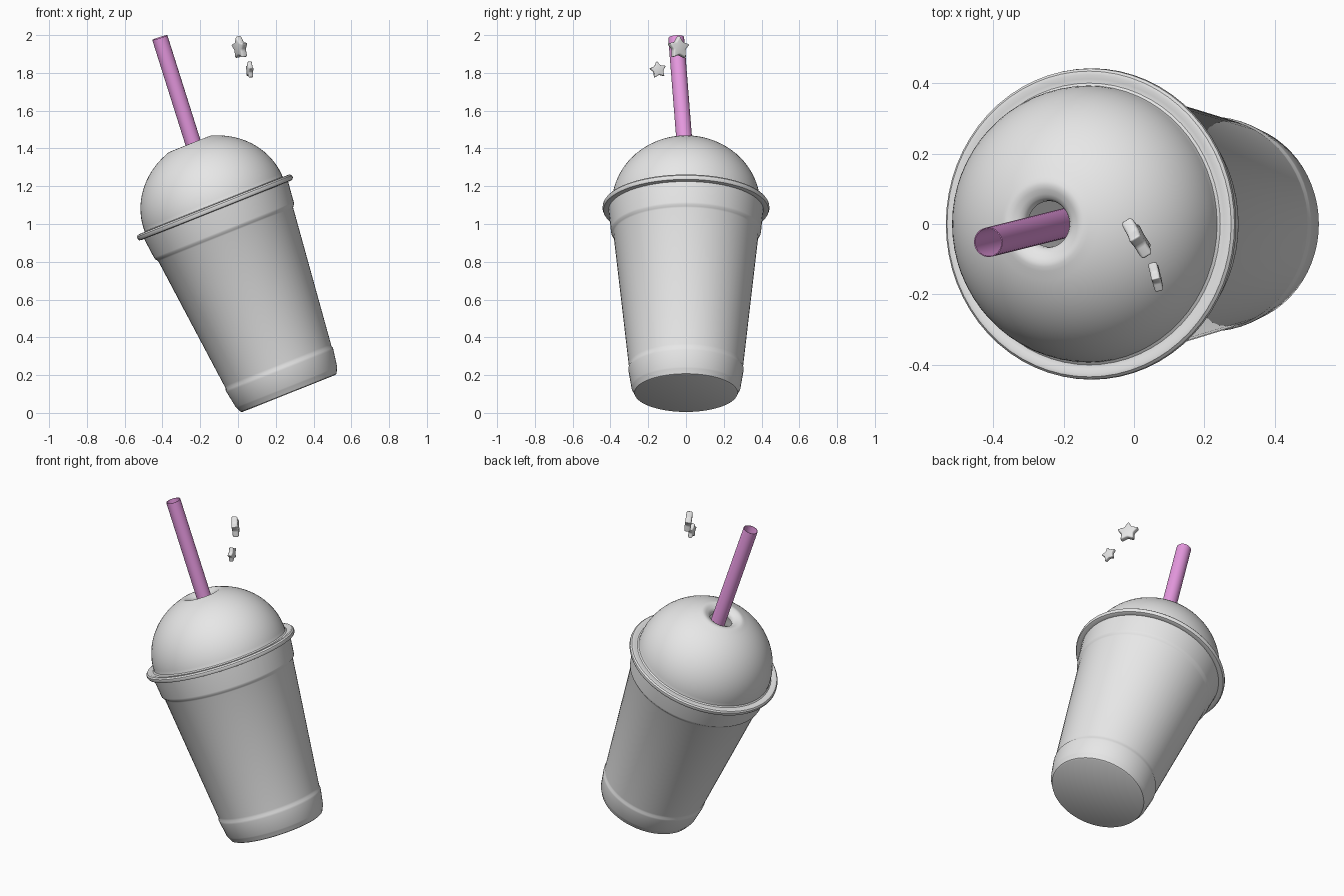
import bpy, bmesh, math
from mathutils import Vector, Matrix

if "Cube" in bpy.data.objects:
    bpy.data.objects.remove(bpy.data.objects["Cube"])


def material(name, col):
    m = bpy.data.materials.new(name)
    m.diffuse_color = (*col, 1)
    m.use_nodes = True
    m.node_tree.nodes["Principled BSDF"].inputs["Base Color"].default_value = m.diffuse_color
    return m


grey = material("light grey", (0.8, 0.8, 0.8))
pink = material("pink", (0.8, 0.32, 0.75))


def finish(name, bm, mat, matrix, angle=35):
    bmesh.ops.recalc_face_normals(bm, faces=bm.faces)
    me = bpy.data.meshes.new(name)
    bm.to_mesh(me)
    bm.free()
    me.materials.append(mat)
    ob = bpy.data.objects.new(name, me)
    bpy.context.collection.objects.link(ob)
    ob.matrix_world = matrix
    bpy.ops.object.select_all(action='DESELECT')
    ob.select_set(True)
    bpy.context.view_layer.objects.active = ob
    bpy.ops.object.shade_smooth_by_angle(angle=math.radians(angle))
    return ob


def lathe(name, profile, mat, matrix, segs=64, closed=False):
    """Spin (radius, height) points around local z."""
    bm = bmesh.new()
    rings = []
    for r, h in profile:
        if r == 0:
            rings.append([bm.verts.new((0, 0, h))] * segs)
        else:
            rings.append([bm.verts.new((r * math.cos(2 * math.pi * i / segs),
                                        r * math.sin(2 * math.pi * i / segs), h))
                          for i in range(segs)])
    pairs = list(zip(rings, rings[1:]))
    if closed:
        pairs.append((rings[-1], rings[0]))
    for a, b in pairs:
        for i in range(segs):
            j = (i + 1) % segs
            bm.faces.new(list(dict.fromkeys((a[i], a[j], b[j], b[i]))))
    return finish(name, bm, mat, matrix)


# Shared tilt of cup, rim and dome
tilt = Matrix.Translation((0.27, 0, 0.103)) @ Matrix.Rotation(math.radians(-21.7), 4, 'Y')

# Cup with lower and upper bands
lathe("cup", [(0, 0), (0.265, 0), (0.273, 0.004), (0.285, 0.03), (0.289, 0.037),
              (0.304, 0.128), (0.305, 0.14), (0.301, 0.15), (0.303, 0.162),
              (0.384, 0.905), (0.388, 0.913), (0.396, 0.922), (0.398, 0.932),
              (0.411, 1.05)], grey, tilt)

# Rolled lid rim
lathe("lid_rim", [(0.405, 1.045), (0.424, 1.043), (0.437, 1.046), (0.442, 1.056),
                  (0.441, 1.067), (0.434, 1.075), (0.424, 1.077), (0.412, 1.073),
                  (0.400, 1.073), (0.392, 1.08)], grey, tilt, closed=True)

# Dome with a rolled-in straw hole
dome = [(0.395, 1.07)]
for i in range(19):
    t = math.radians(i * 70 / 18)
    dome.append((0.393 * math.cos(t), 1.075 + 0.363 * math.sin(t)))
dome += [(0.122, 1.421), (0.110, 1.422), (0.098, 1.418), (0.085, 1.412),
         (0.074, 1.405), (0.067, 1.394), (0.065, 1.38)]
lathe("dome_lid", dome, grey, tilt)

# Leaning hollow straw
top = Vector((-0.414, -0.052, 1.987))
way = (top - Vector((-0.238, -0.008, 1.43))).normalized()
L = 1.6
straw_m = Matrix.Translation(top) @ way.to_track_quat('Z', 'Y').to_matrix().to_4x4()
lathe("straw", [(0.042, -L), (0.042, 0), (0.039, 0), (0.039, -L)], pink, straw_m,
      segs=32, closed=True)


# Floating puffy stars
def star(name, loc, R, thick, azimuth, lean, roll):
    bm = bmesh.new()
    pts = []
    for i in range(10):
        a = math.pi / 2 + i * math.pi / 5
        r = R if i % 2 == 0 else R * 0.56
        pts.append((r * math.cos(a), r * math.sin(a)))
    # local x is the star normal, local z is up
    sides = [[bm.verts.new((s * thick / 2, y, z)) for y, z in pts] for s in (-1, 1)]
    for s in sides:
        bm.faces.new(s)
    for i in range(10):
        j = (i + 1) % 10
        bm.faces.new((sides[0][i], sides[0][j], sides[1][j], sides[1][i]))
    bmesh.ops.recalc_face_normals(bm, faces=bm.faces)
    bmesh.ops.bevel(bm, geom=bm.edges[:], offset=R * 0.13, segments=3, profile=0.5,
                    affect='EDGES', clamp_overlap=True)
    m = (Matrix.Translation(loc) @ Matrix.Rotation(math.radians(azimuth), 4, 'Z')
         @ Matrix.Rotation(math.radians(-lean), 4, 'Y')
         @ Matrix.Rotation(math.radians(roll), 4, 'X'))
    finish(name, bm, grey, m, 50)


star("large_star", (0.01, -0.04, 1.933), 0.066, 0.036, 31, 7, -3)
star("small_star", (0.062, -0.148, 1.816), 0.047, 0.026, 14, 3, 9)
